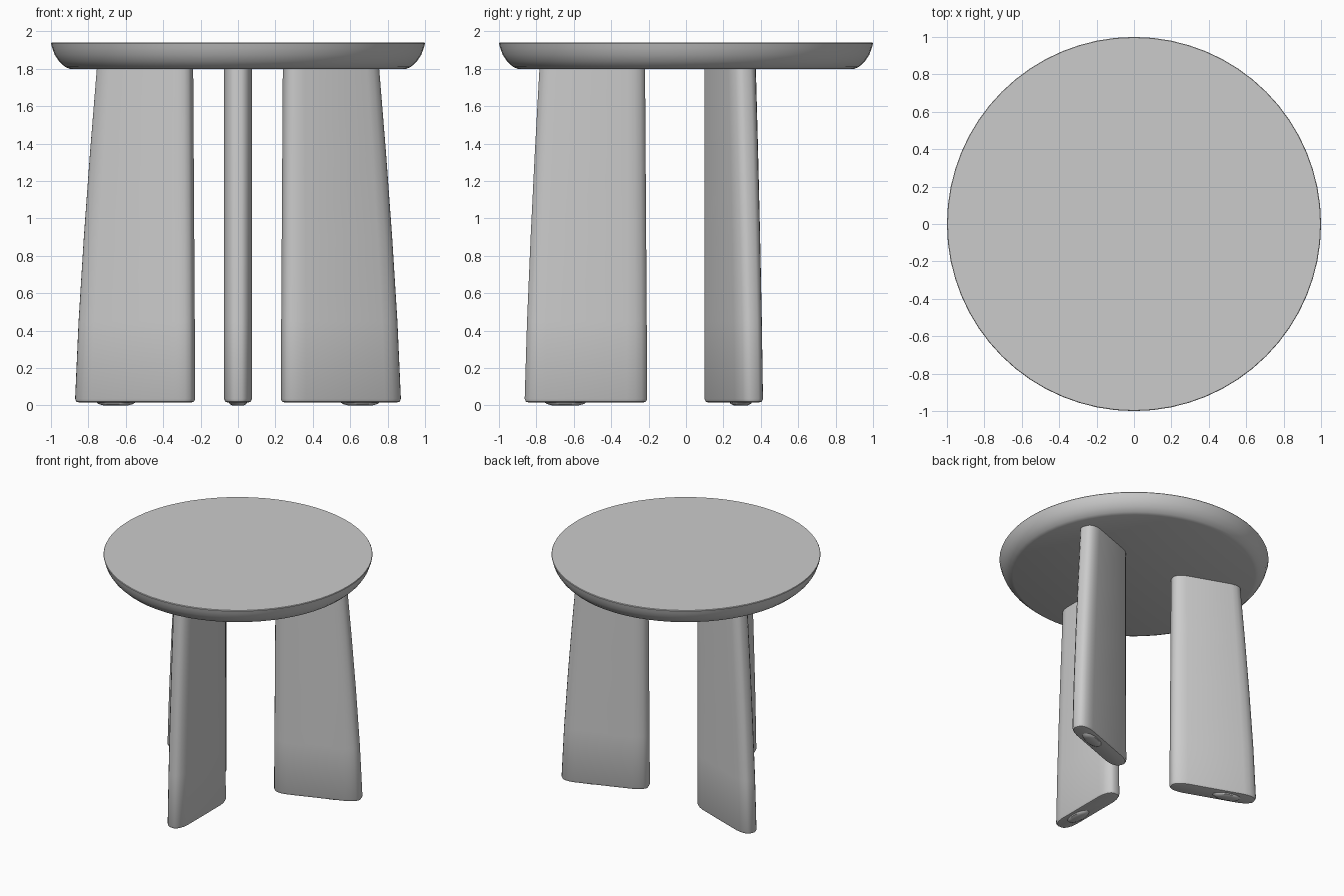
import bpy, bmesh, math
from mathutils import Vector

if "Cube" in bpy.data.objects:
    bpy.data.objects.remove(bpy.data.objects["Cube"])

mat = bpy.data.materials.new("light grey")
mat.diffuse_color = (0.6, 0.6, 0.6, 1)
mat.use_nodes = True
mat.node_tree.nodes["Principled BSDF"].inputs["Base Color"].default_value = mat.diffuse_color


def finish(bm, name, angle):
    bmesh.ops.recalc_face_normals(bm, faces=bm.faces[:])
    mesh = bpy.data.meshes.new(name)
    bm.to_mesh(mesh)
    bm.free()
    mesh.materials.append(mat)
    ob = bpy.data.objects.new(name, mesh)
    bpy.context.collection.objects.link(ob)
    bpy.ops.object.select_all(action='DESELECT')
    ob.select_set(True)
    bpy.context.view_layer.objects.active = ob
    bpy.ops.object.shade_smooth_by_angle(angle=math.radians(angle))
    return ob


def loft(rings, name, angle=35):
    """Skin a stack of equal-length rings and cap both ends."""
    bm = bmesh.new()
    loops = [[bm.verts.new(p) for p in ring] for ring in rings]
    n = len(loops[0])
    for a, b in zip(loops, loops[1:]):
        for i in range(n):
            j = (i + 1) % n
            bm.faces.new((a[i], a[j], b[j], b[i]))
    bm.faces.new(loops[0][::-1])
    bm.faces.new(loops[-1])
    return finish(bm, name, angle)


def ellipse(cx, cy, rx, ry, z, n, turn=0.0):
    c, s = math.cos(turn), math.sin(turn)
    pts = []
    for i in range(n):
        t = 2 * math.pi * i / n
        u, v = rx * math.cos(t), ry * math.sin(t)
        pts.append((cx + u * c - v * s, cy + u * s + v * c, z))
    return pts


# Round top with a curved, undercut rim
rim = [(0.90, 1.80), (0.925, 1.81), (0.957, 1.84), (0.98, 1.875),
       (0.993, 1.91), (1.0, 1.935), (0.997, 1.94)]
loft([ellipse(0, 0, r, r, z, 64) for r, z in rim], "table_top")

# Slab leg cross-section: flat sides, rounded narrow ends
quarter = [(1.0, 0.02), (0.975, 0.038), (0.91, 0.055), (0.81, 0.068), (0.67, 0.075)]
section = (quarter + [(-u, v) for u, v in quarter[::-1]]
           + [(-u, -v) for u, v in quarter] + [(u, -v) for u, v in quarter[::-1]])


def leg(name, cx, cy, degrees, half, taper):
    turn = math.radians(degrees)
    along = Vector((math.cos(turn), math.sin(turn), 0))
    across = Vector((-along.y, along.x, 0))
    rings = []
    # (height, inset that rounds the lower edge)
    for z, inset in [(0.016, 0.02), (0.02, 0.007), (0.035, 0.0), (0.45, 0), (0.9, 0),
                     (1.35, 0), (1.81, 0)]:
        k = z / 1.81
        inner = -half + 0.012 * k + inset
        outer = half - taper * k ** 1.3 - inset
        mid, h = (inner + outer) / 2, (outer - inner) / 2
        rings.append([Vector((cx, cy, z)) + along * (mid + u * h)
                      + across * v * (1 - inset / 0.075) for u, v in section])
    loft(rings, name)
    # Low foot pad under the outer half
    p = Vector((cx, cy, 0)) + along * 0.11
    loft([ellipse(p.x, p.y, rx, ry, z, 20, turn)
          for rx, ry, z in [(0.07, 0.03, 0.0), (0.10, 0.045, 0.008), (0.115, 0.05, 0.02)]],
         name + "_foot_pad")


# Three legs: one in front, a mirrored pair behind
leg("front_leg", 0, -0.535, -90, 0.328, 0.08)
leg("back_right_leg", 0.55, 0.255, 20, 0.335, 0.125)
leg("back_left_leg", -0.55, 0.255, 160, 0.335, 0.125)
